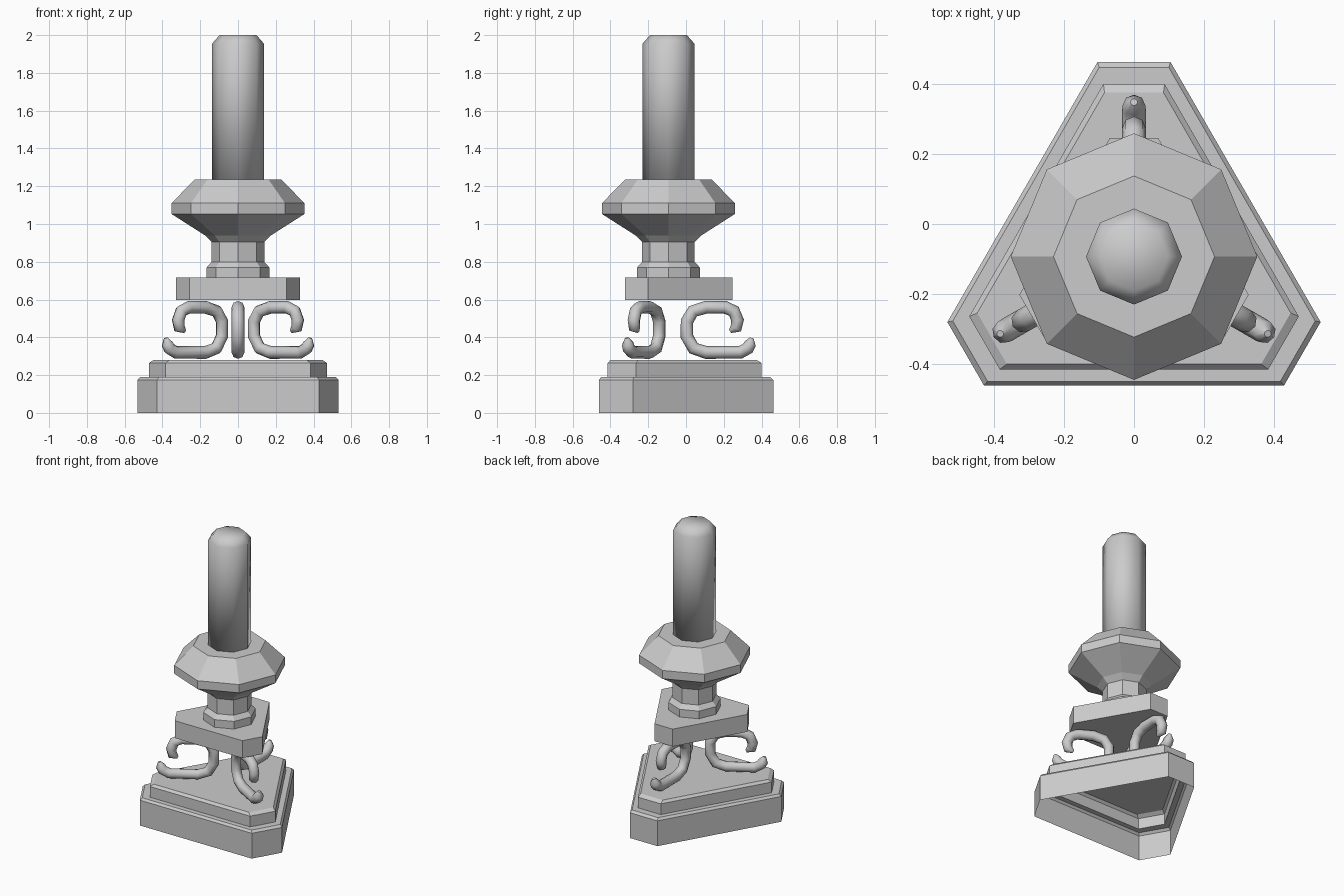
import bpy
from math import sin, cos, pi, radians

if "Cube" in bpy.data.objects:
    bpy.data.objects.remove(bpy.data.objects["Cube"])

AXIS_Y = -0.093   # the vertical axis of the stand


def triangle(corner, edge):
    """Triangle with cut corners: distances of corner flats and long edges from the axis."""
    half = (edge - corner / 2) / cos(pi / 6)
    pts = []
    for k in range(3):
        a = radians(90 + 120 * k)
        for s in (-half, half):
            pts.append((corner * cos(a) - s * sin(a), corner * sin(a) + s * cos(a)))
    return pts


def octagon(r):
    return [(r * cos(i * pi / 4), r * sin(i * pi / 4)) for i in range(8)]


def loft(name, rings, cap_bottom=True, smooth=False):
    """Join stacked (outline, z) rings into one skin."""
    n = len(rings[0][0])
    verts = [(x, y, z) for outline, z in rings for x, y in outline]
    faces = [(r * n + i, r * n + (i + 1) % n, (r + 1) * n + (i + 1) % n, (r + 1) * n + i)
             for r in range(len(rings) - 1) for i in range(n)]
    faces.append(tuple(range(len(verts) - n, len(verts))))
    if cap_bottom:
        faces.append(tuple(reversed(range(n))))
    mesh = bpy.data.meshes.new(name)
    mesh.from_pydata(verts, [], faces)
    mesh.polygons.foreach_set("use_smooth", [smooth] * len(faces))
    mesh.update()
    ob = bpy.data.objects.new(name, mesh)
    ob.location.y = AXIS_Y
    bpy.context.collection.objects.link(ob)
    return ob


# stepped base, hollow and open underneath
loft("base", [(triangle(c, e), z) for c, e, z in (
    (0.555, 0.368, 0), (0.555, 0.368, 0.175), (0.54, 0.356, 0.19),
    (0.493, 0.322, 0.19), (0.493, 0.322, 0.264), (0.468, 0.307, 0.28))],
    cap_bottom=False)

# upper triangular plate
loft("upper_plate", [(triangle(0.338, 0.229), z) for z in (0.597, 0.717)])

# eight-sided stem and drip cup
loft("stem_and_cup", [(octagon(r), z) for r, z in (
    (0.166, 0.717), (0.166, 0.77), (0.139, 0.80), (0.139, 0.905), (0.175, 0.94),
    (0.352, 1.053), (0.352, 1.11), (0.23, 1.235))])

# candle
loft("candle", [(octagon(r), z) for r, z in (
    (0.137, 1.235), (0.137, 1.955), (0.098, 2.0))], smooth=True)

# three scroll legs: (distance from axis, height, tube scale)
scroll = [(0.441, 0.397, 0.3), (0.432, 0.365, 0.95), (0.42, 0.342, 1), (0.379, 0.32, 1),
          (0.199, 0.32, 1), (0.133, 0.342, 1), (0.098, 0.405, 1), (0.098, 0.485, 1),
          (0.130, 0.538, 1), (0.199, 0.559, 1), (0.300, 0.559, 1), (0.347, 0.538, 1),
          (0.366, 0.49, 1), (0.358, 0.45, 0.95), (0.326, 0.432, 0.3)]
for k in range(3):
    curve = bpy.data.curves.new("scroll_leg", "CURVE")
    curve.dimensions = "3D"
    curve.bevel_depth = 0.034
    curve.bevel_resolution = 2
    curve.use_fill_caps = True
    spline = curve.splines.new("POLY")
    spline.points.add(len(scroll) - 1)
    for p, (u, z, r) in zip(spline.points, scroll):
        p.co = (u, 0, z, 1)
        p.radius = r
    spline.use_smooth = True
    leg = bpy.data.objects.new("scroll_leg", curve)
    leg.location.y = AXIS_Y
    leg.rotation_euler.z = radians(90 + 120 * k)
    bpy.context.collection.objects.link(leg)
    bpy.ops.object.select_all(action="DESELECT")
    leg.select_set(True)
    bpy.context.view_layer.objects.active = leg
    bpy.ops.object.convert(target="MESH")
